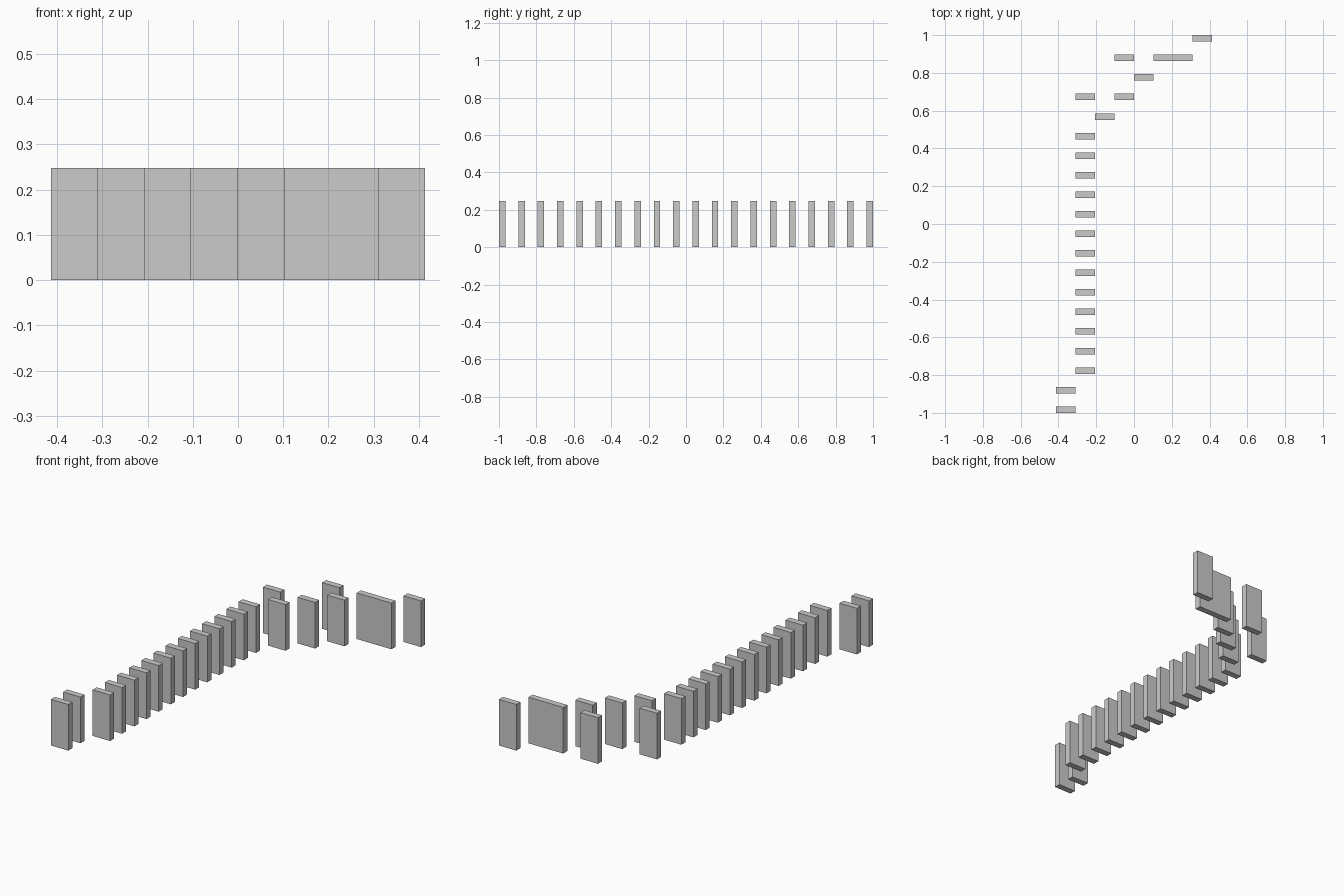
import bpy

if "Cube" in bpy.data.objects:
    bpy.data.objects.remove(bpy.data.objects["Cube"])

PITCH = 2 / (19 + 1 / 3)      # grid step, also the slab width
DEPTH = PITCH / 3
HEIGHT = PITCH * 2.4


def add_slab(name, row, col, span=1):
    """Upright slab at a grid cell, spanning one or more columns."""
    x = (col - 4 + span / 2) * PITCH
    y = (row - 9.5) * PITCH
    bpy.ops.mesh.primitive_cube_add(size=1, location=(x, y, HEIGHT / 2))
    slab = bpy.context.object
    slab.name = name
    slab.scale = (PITCH * span, DEPTH, HEIGHT)
    bpy.ops.object.transform_apply(location=False, rotation=False, scale=True)


# Front pair, stepped one column left
for row in range(2):
    add_slab("front_slab", row, 0)

# Long straight run
for row in range(2, 15):
    add_slab("straight_slab", row, 1)

# Diagonal run with two branch slabs
for row, col in [(15, 2), (16, 3), (17, 4), (19, 7)]:
    add_slab("diagonal_slab", row, col)
for row, col in [(16, 1), (18, 3)]:
    add_slab("branch_slab", row, col)

# Double-width slab
add_slab("wide_slab", 18, 5, span=2)
